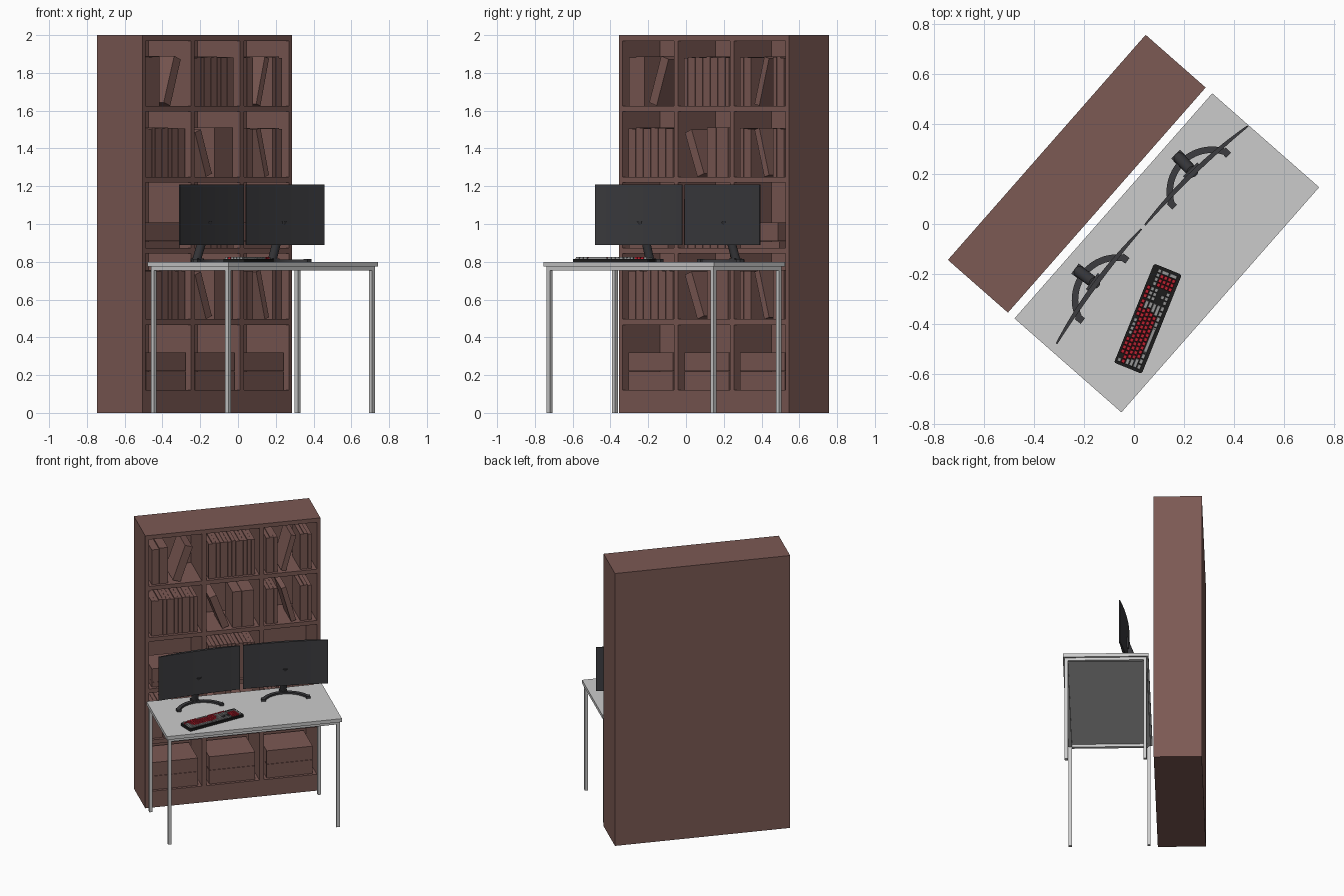
import bpy, bmesh, math, random
from mathutils import Matrix, Vector

if "Cube" in bpy.data.objects:
    bpy.data.objects.remove(bpy.data.objects["Cube"])

random.seed(4)
ROOT = Matrix.Rotation(math.radians(48.7), 4, 'Z')   # whole set stands at an angle


def material(name, rgb):
    m = bpy.data.materials.new(name)
    m.diffuse_color = (*rgb, 1)
    m.use_nodes = True
    m.node_tree.nodes["Principled BSDF"].inputs["Base Color"].default_value = m.diffuse_color
    return m


BROWN = material("brown_wood", (0.2, 0.1, 0.088))
DARK = material("dark_plastic", (0.045, 0.045, 0.05))
BLACK = material("black_plastic", (0.012, 0.012, 0.012))
RED = material("red_keys", (0.5, 0.015, 0.03))
PALE = material("grey_keys", (0.3, 0.3, 0.3))


def finish(name, bm, mat=None, local=Matrix(), smooth=False):
    bmesh.ops.recalc_face_normals(bm, faces=bm.faces[:])
    me = bpy.data.meshes.new(name)
    bm.to_mesh(me)
    bm.free()
    ob = bpy.data.objects.new(name, me)
    bpy.context.collection.objects.link(ob)
    ob.matrix_world = ROOT @ local
    if mat:
        me.materials.append(mat)
    if smooth:
        bpy.ops.object.select_all(action='DESELECT')
        ob.select_set(True)
        bpy.context.view_layer.objects.active = ob
        bpy.ops.object.shade_smooth_by_angle()
    return ob


def box(bm, x0, x1, y0, y1, z0, z1, lean=0.0, taper=1.0):
    size = Vector((x1 - x0, y1 - y0, z1 - z0))
    mid = Vector((x0 + x1, y0 + y1, z0 + z1)) / 2
    if lean:   # keep the lowest corner on the shelf
        mid.z = z0 + size.z / 2 * math.cos(lean) + size.x / 2 * math.sin(abs(lean))
    M = Matrix.Translation(mid) @ Matrix.Rotation(lean, 4, 'Y') @ Matrix.Diagonal((*size, 1))
    verts = bmesh.ops.create_cube(bm, size=1)["verts"]
    for v in verts:
        if v.co.z > 0:
            v.co.x *= taper
            v.co.y *= taper
        v.co = M @ v.co


def prism(bm, outline, z0, z1):
    face = bm.faces.new([bm.verts.new((x, y, z0)) for x, y in outline])
    ext = bmesh.ops.extrude_face_region(bm, geom=[face])["geom"]
    for v in ext:
        if isinstance(v, bmesh.types.BMVert):
            v.co.z = z1


# Bookcase carcass
FY, BY = 0.145, 0.465
COLS = [(-0.575, -0.212), (-0.182, 0.182), (0.212, 0.575)]
FLOORS = [0.12 + 0.3765 * i for i in range(5)]
bm = bmesh.new()
for x0, x1 in ((-0.6, -0.575), (0.575, 0.6)):
    box(bm, x0, x1, FY, BY, 0, 2)
box(bm, -0.575, 0.575, FY, BY, 0, 0.12)
box(bm, -0.575, 0.575, FY, BY, 1.97, 2)
box(bm, -0.575, 0.575, BY - 0.02, BY, 0.12, 1.97)
for z in FLOORS[1:]:
    box(bm, -0.575, 0.575, FY, BY - 0.02, z - 0.03, z)
for x in (-0.197, 0.197):
    for z in FLOORS:
        box(bm, x - 0.015, x + 0.015, FY, BY - 0.02, z, z + 0.3465)
finish("bookcase", bm, BROWN)

# Books and boxes: every entry is placed from the left of its compartment
BOOK_Y = (0.167, 0.38)


def thin_row(bm, x, z, n, t=0.0265):
    for i in range(n):
        box(bm, x + i * t, x + i * t + t - 0.002, *BOOK_Y, z, z + 0.257 + random.uniform(-0.004, 0.004))


def fill(kind, row, col):
    x, z = COLS[col][0], FLOORS[row]
    bm = bmesh.new()
    if kind == "row":
        thin_row(bm, x + 0.022, z, 12)
    elif kind == "thick_right_lean":
        box(bm, x + 0.025, x + 0.075, *BOOK_Y, z, z + 0.255)
        box(bm, x + 0.077, x + 0.135, *BOOK_Y, z, z + 0.262)
        box(bm, x + 0.21, x + 0.265, *BOOK_Y, z, z + 0.26, lean=0.33)
    elif kind == "left_lean_thick":
        box(bm, x + 0.07, x + 0.12, *BOOK_Y, z, z + 0.25, lean=-0.36)
        box(bm, x + 0.185, x + 0.247, *BOOK_Y, z, z + 0.262)
        box(bm, x + 0.249, x + 0.333, *BOOK_Y, z, z + 0.262)
    elif kind in ("mixed_right", "mixed_left"):
        s = 1 if kind == "mixed_right" else -1
        thin_row(bm, x + 0.022, z, 3)
        box(bm, x + 0.158, x + 0.193, *BOOK_Y, z, z + 0.26, lean=0.27 * s)
        thin_row(bm, x + 0.255, z, 3)
    elif kind == "flat":
        box(bm, x + 0.025, x + 0.30, *BOOK_Y, z, z + 0.035)
        box(bm, x + 0.025, x + 0.29, *BOOK_Y, z + 0.036, z + 0.135)
    elif kind == "boxes":
        box(bm, x + 0.025, x + 0.34, 0.165, 0.42, z, z + 0.1)
        box(bm, x + 0.025, x + 0.34, 0.165, 0.42, z + 0.102, z + 0.2)
    label = "storage_boxes" if kind == "boxes" else "books"
    finish(f"{label}_row{row + 1}_column{col + 1}", bm, BROWN)


LAYOUT = [("boxes", "boxes", "boxes"),
          ("row", "left_lean_thick", "mixed_left"),
          ("flat", "row", "flat"),
          ("row", "left_lean_thick", "mixed_left"),
          ("thick_right_lean", "row", "mixed_right")]
for r, kinds in enumerate(LAYOUT):
    for c, kind in enumerate(kinds):
        fill(kind, r, c)

# Desk: top, rails and square legs
DX, DY0, DY1 = 0.6, -0.46, 0.11
bm = bmesh.new()
box(bm, -DX, DX, DY0, DY1, 0.775, 0.8)
finish("desk_top", bm)
bm = bmesh.new()
for y in (DY0 + 0.012, DY1 - 0.034):
    box(bm, -DX + 0.034, DX - 0.034, y, y + 0.022, 0.755, 0.775)
for x in (-DX + 0.012, DX - 0.034):
    box(bm, x, x + 0.022, DY0 + 0.034, DY1 - 0.034, 0.755, 0.775)
finish("desk_rails", bm)
for side, x in (("left", -DX + 0.012), ("right", DX - 0.034)):
    for end, y in (("front", DY0 + 0.012), ("back", DY1 - 0.034)):
        bm = bmesh.new()
        box(bm, x, x + 0.022, y, y + 0.022, 0, 0.775)
        finish(f"desk_leg_{end}_{side}", bm)

# Monitors: curved panel, leaning post and arc foot
for side, s in (("left", -1), ("right", 1)):
    L = Matrix.Translation((0.295 * s - 0.004 if s < 0 else 0.31, -0.06, 0))
    if s < 0:
        L = Matrix.Translation((-0.28, -0.06, 0))
    L = L @ Matrix.Rotation(math.radians(-4.8 * s), 4, 'Z')
    ts = [i / 10 - 1 for i in range(21)]
    front = [(0.286 * t, 0.010 * (1 - t * t) - 0.003) for t in ts]
    back = [(0.286 * t, 0.010 * (1 - t * t) + 0.004 + 0.013 * (1 - t * t)) for t in ts]
    bm = bmesh.new()
    prism(bm, front + back[::-1], 0.89, 1.21)
    finish(f"monitor_panel_{side}", bm, DARK, L, smooth=True)

    bm = bmesh.new()
    a, b = Vector((0, 0.098, 0.812)), Vector((0, 0.022, 1.02))
    d = b - a
    M = Matrix.Translation((a + b) / 2) @ d.to_track_quat('Z', 'Y').to_matrix().to_4x4()
    bmesh.ops.create_cone(bm, cap_ends=True, segments=24, radius1=0.023, radius2=0.023,
                          depth=d.length, matrix=M)
    box(bm, -0.04, 0.04, 0.015, 0.036, 0.985, 1.065)
    finish(f"monitor_post_{side}", bm, DARK, L, smooth=True)

    bm = bmesh.new()
    angs = [math.radians(28 + 124 * i / 20) for i in range(21)]
    arc = [[(r * math.cos(q), r * math.sin(q) - 0.09) for q in angs] for r in (0.156, 0.182)]
    prism(bm, arc[0] + arc[1][::-1], 0.8, 0.813)
    box(bm, -0.025, 0.025, 0.07, 0.12, 0.8, 0.818)
    for x in (-0.15, 0.15):
        box(bm, x - 0.014, x + 0.014, -0.03, 0.0, 0.8, 0.816)
    finish(f"monitor_foot_{side}", bm, DARK, L, smooth=True)

# Keyboard: bevelled body with tapered keycaps
K = (Matrix.Translation((-0.248, -0.292, 0.8)) @ Matrix.Rotation(math.radians(19.3), 4, 'Z'))
bm = bmesh.new()
box(bm, -0.214, 0.214, -0.06, 0.06, 0, 0.016)
bmesh.ops.bevel(bm, geom=[e for e in bm.edges if abs(e.verts[0].co.z - e.verts[1].co.z) > 0.01],
                offset=0.009, segments=3, profile=0.5, affect='EDGES')
finish("keyboard_body", bm, BLACK, K)

ROWS = [[1] * 13 + [2], [1.5] + [1] * 12 + [1.5], [1.75] + [1] * 11 + [2.25],
        [2.25] + [1] * 10 + [2.75], [1.25] * 3 + [6.25] + [1.25] * 4]
keys = [(0, 0, 1, 1, True)] + [(x, 0, 1, 1, g) for st, g in ((2, False), (6.5, True), (11, False))
                               for x in (st, st + 1, st + 2, st + 3)]
for r, widths in enumerate(ROWS):
    x = 0
    for w in widths:
        keys.append((x, r + 1, w, 1, w != 1))
        x += w
for i in range(3):                                    # navigation block and arrows
    keys += [(15.25 + i, r, 1, 1, r > 0) for r in (0, 1, 2, 5)]
keys.append((16.25, 4, 1, 1, True))
keys += [(18.5 + i, r, 1, 1, r == 1) for i in range(3) for r in range(1, 6)]   # number pad
keys += [(21.5, 1, 1, 1, True), (21.5, 2, 1, 2, True), (21.5, 4, 1, 2, True)]
PX, PY = 0.0181, 0.0168
for name, mat, grey in (("keycaps_red", RED, False), ("keycaps_grey", PALE, True)):
    bm = bmesh.new()
    for x, r, w, h, g in keys:
        if g == grey:
            x0, y1 = -0.2036 + x * PX, 0.053 - r * PY
            box(bm, x0 + 0.0012, x0 + w * PX - 0.0012, y1 - h * PY + 0.0012, y1 - 0.0012,
                0.016, 0.025, taper=0.88)
    finish(name, bm, mat, K)
